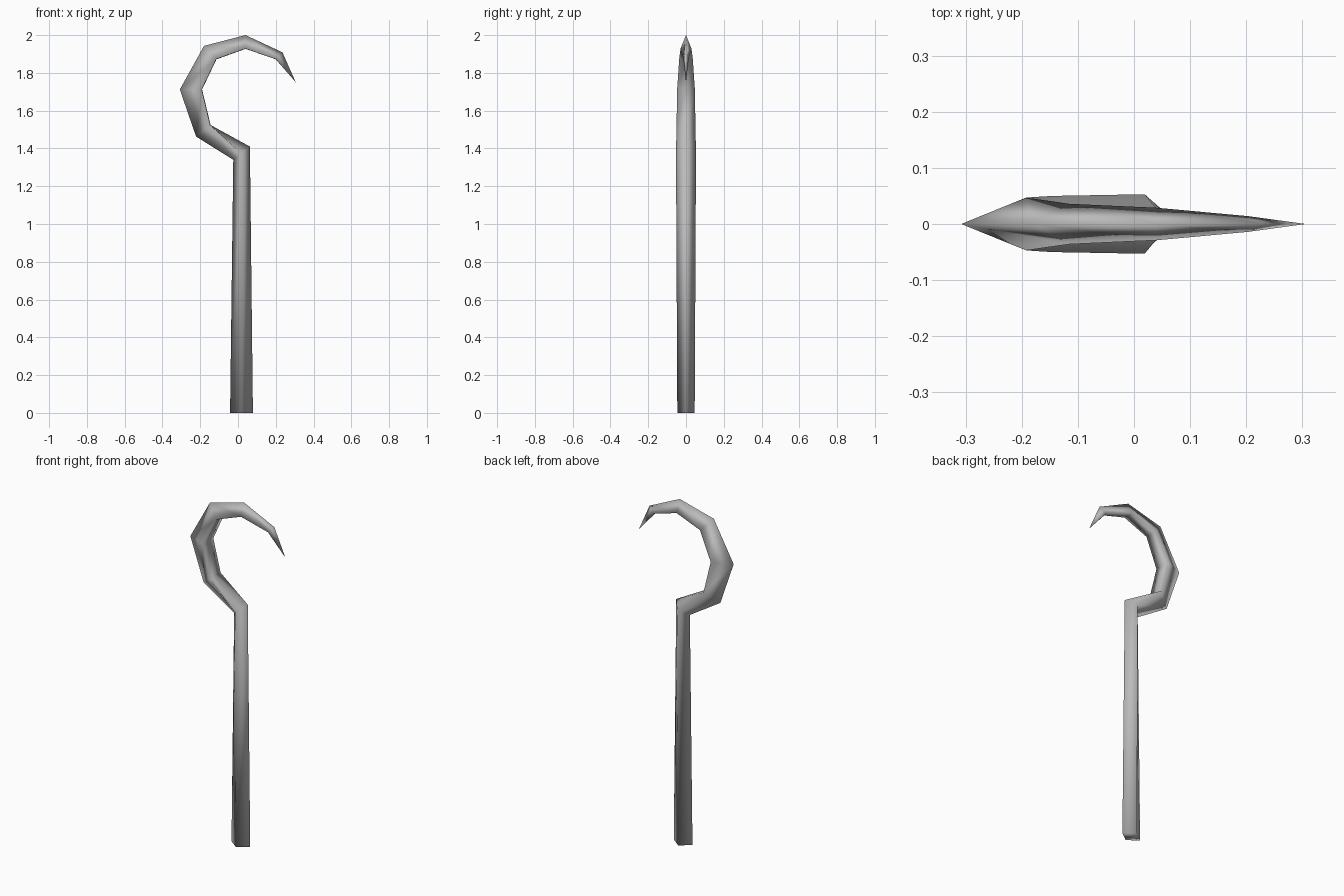
import bpy
import bmesh
from mathutils import Vector

cube = bpy.data.objects.get("Cube")
if cube:
    bpy.data.objects.remove(cube, do_unlink=True)

# Grey material for the whole staff
grey = bpy.data.materials.new("plain_grey")
grey.use_nodes = True
colour = (0.5, 0.5, 0.5, 1)
grey.diffuse_color = colour
grey.node_tree.nodes["Principled BSDF"].inputs["Base Color"].default_value = colour

# Four-sided sections: outer (x, z), inner (x, z), half depth,
# and how far the side corners sit from outer to inner
SECTIONS = [
    ((-0.042, 0.0), (0.079, 0.0), 0.046, 0.5),       # foot
    ((-0.025, 1.34), (0.063, 1.41), 0.053, 0.5),     # neck
    ((-0.222, 1.463), (-0.145, 1.524), 0.05, 0.97),  # hook
    ((-0.308, 1.712), (-0.19, 1.712), 0.047, 0.98),
    ((-0.18, 1.943), (-0.114, 1.872), 0.036, 0.98),
    ((0.04, 2.0), (0.04, 1.927), 0.029, 0.98),
    ((0.235, 1.909), (0.2, 1.872), 0.014, 0.9),
]
TIP = (0.306, 0, 1.75)


def add_ring(bm, outer, inner, depth, slide):
    a = Vector((outer[0], 0, outer[1]))
    b = Vector((inner[0], 0, inner[1]))
    side = a.lerp(b, slide)
    offset = Vector((0, depth, 0))
    return [bm.verts.new(p) for p in (a, side - offset, b, side + offset)]


# Shaft and hook bridged from section to section, closing in a point
bm = bmesh.new()
rings = [add_ring(bm, *section) for section in SECTIONS]
bm.faces.new(rings[0])
for low, high in zip(rings, rings[1:]):
    for i in range(4):
        j = (i + 1) % 4
        bm.faces.new((low[i], low[j], high[j], high[i]))
tip = bm.verts.new(TIP)
for i in range(4):
    bm.faces.new((rings[-1][i], rings[-1][(i + 1) % 4], tip))
bmesh.ops.recalc_face_normals(bm, faces=bm.faces)
for face in bm.faces:
    face.smooth = True

mesh = bpy.data.meshes.new("hooked_staff")
bm.to_mesh(mesh)
bm.free()
mesh.materials.append(grey)
staff = bpy.data.objects.new("hooked_staff", mesh)
bpy.context.collection.objects.link(staff)
